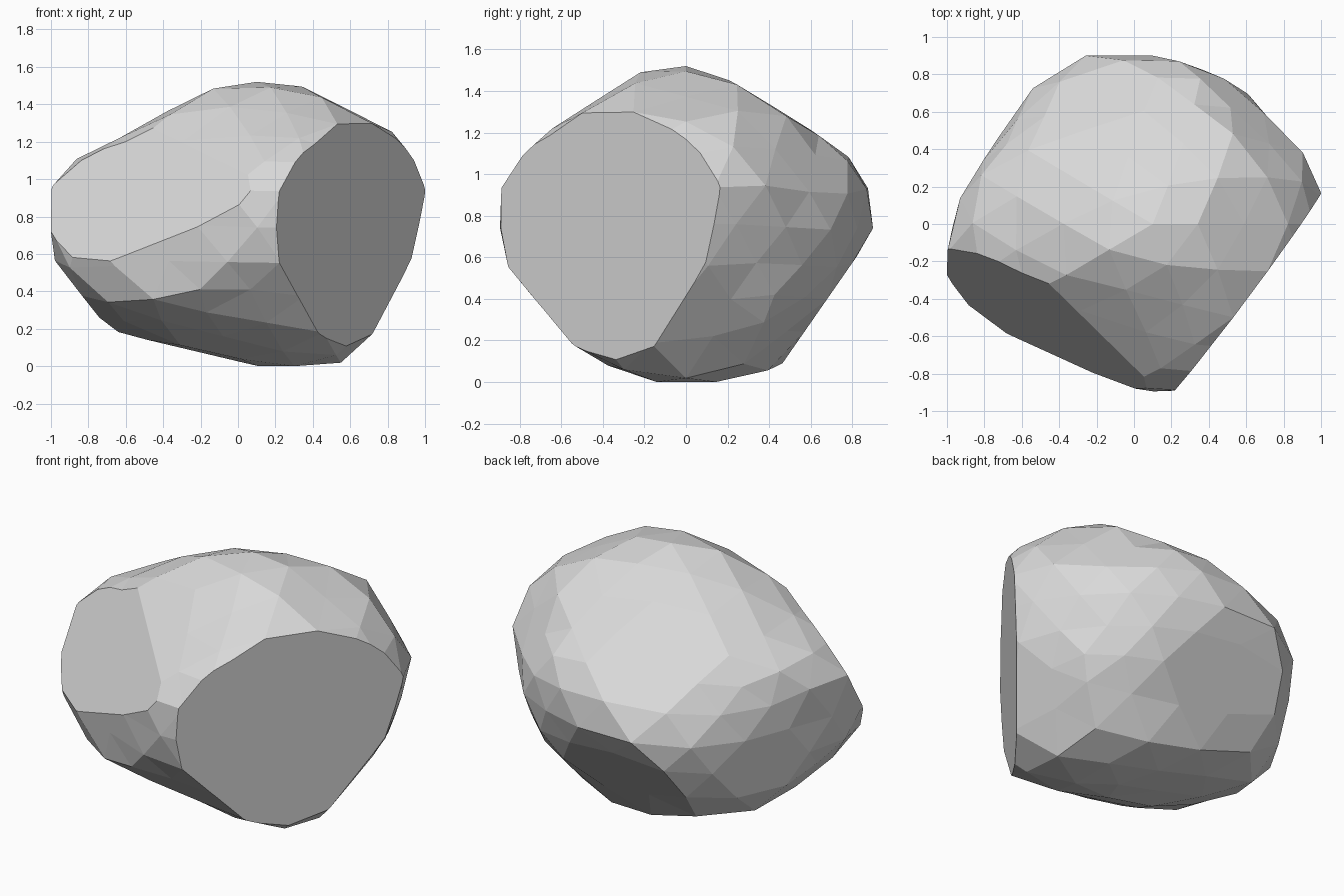
import bpy
import bmesh
from mathutils import Vector

cube = bpy.data.objects.get("Cube")
if cube:
    bpy.data.objects.remove(cube, do_unlink=True)

CENTRE = Vector((0.1, 0.0, 0.74))

# Weathered sides: plane normal and distance, vertices are pressed onto these
UPPER_SIDES = [
    ((-0.5, -0.12, 0.87), 1.38),     # left shoulder
    ((-0.25, 0, 0.97), 1.47),        # crown, left
    ((0.45, 0, 0.89), 1.49),         # crown, right
    ((-0.4, 0.26, 0.88), 1.35),      # crown, back left
    ((-0.16, 0.43, 0.89), 1.35),     # crown, back
    ((0.02, 0.53, 0.84), 1.35),
    ((0, 0.62, 0.78), 1.38),         # back shoulder
    ((0, 0.81, 0.59), 1.27),
    ((-0.27, 0.63, 0.72), 1.245),    # back left shoulder
    ((-0.64, 0.67, 0.37), 1.1),
    ((0.57, 0.68, 0.46), 1.22),      # back right shoulder
    ((-0.26, -0.63, 0.73), 1.25),    # front shoulder
    ((-0.06, -0.55, 0.83), 1.35),
]
MIDDLE_SIDES = [
    ((-0.97, 0.25, 0), 0.935),       # left
    ((-0.85, 0.52, 0), 0.865),       # back left
    ((-0.85, 0.5, -0.16), 0.735),
    ((0, 1, 0), 0.9),                # back
    ((0.34, 0.94, 0), 0.9),
    ((0.72, 0.69, 0), 0.94),         # back right
    ((0.75, 0.63, -0.17), 0.775),
    ((0.91, 0.41, 0), 0.98),         # right
    ((-0.36, -0.92, -0.15), 0.7),    # front
    ((0, -1, 0), 0.895),
]
LOWER_SIDES = [
    ((-0.79, 0, -0.61), 0.43),       # lower left
    ((0, 0.82, -0.57), 0.33),        # lower back
    ((0.34, 0.65, -0.68), 0.295),    # lower back right
    ((0.62, 0.67, -0.39), 0.57),
    ((0.86, 0.4, -0.32), 0.655),     # lower right
    ((0.8, 0.22, -0.56), 0.445),
    ((0.91, 0, -0.41), 0.615),
    ((0, -0.77, -0.64), 0.305),      # lower front
    ((-0.09, -0.57, -0.82), 0.127),
    ((-0.18, -0.42, -0.89), 0.046),  # underside
    ((-0.47, -0.2, -0.86), 0.125),
    ((-0.23, 0, -0.97), -0.025),
    ((0, 0, -1), 0),                 # resting spot
]
# Clean breaks: plane normal and a point on the plane
BREAKS = [
    ((0.803, -0.596, -0.05), (0.6, -0.36, 0.74)),
    ((-0.51, -0.74, 0.44), (-0.65, -0.62, 0.54)),
]

stone = bpy.data.materials.new("grey_stone")
stone.use_nodes = True
colour = (0.69, 0.69, 0.69, 1)
stone.diffuse_color = colour
stone.node_tree.nodes["Principled BSDF"].inputs["Base Color"].default_value = colour

bm = bmesh.new()
bmesh.ops.create_icosphere(bm, subdivisions=3, radius=1)

# Uneven boulder, longer on its left and fuller at the lower right
bulge = Vector((0.55, 0, -0.83))
for v in bm.verts:
    d = v.co.normalized()
    swell = 1 + 0.05 * max(0, d.dot(bulge)) ** 4
    radii = (0.96 if d.x > 0 else 1.16,
             0.95 if d.y > 0 else 0.93,
             0.78 if d.z > 0 else 0.77)
    v.co = CENTRE + Vector([a * b for a, b in zip(d, radii)]) * swell

# Press the worn sides inward until every vertex settles
for step in range(4):
    for normal, dist in UPPER_SIDES + MIDDLE_SIDES + LOWER_SIDES:
        n = Vector(normal).normalized()
        for v in bm.verts:
            over = v.co.dot(n) - dist
            if over > 0:
                v.co -= n * over

# Slice the two flat breaks and cap them
for normal, point in BREAKS:
    bmesh.ops.bisect_plane(bm, geom=bm.verts[:] + bm.edges[:] + bm.faces[:],
                           plane_co=point, plane_no=normal, clear_outer=True)
    rim = [e for e in bm.edges if e.is_boundary]
    bmesh.ops.edgeloop_fill(bm, edges=rim)

bmesh.ops.remove_doubles(bm, verts=bm.verts, dist=0.015)
bmesh.ops.recalc_face_normals(bm, faces=bm.faces)

mesh = bpy.data.meshes.new("boulder")
bm.to_mesh(mesh)
bm.free()
mesh.materials.append(stone)
boulder = bpy.data.objects.new("boulder", mesh)
bpy.context.collection.objects.link(boulder)
